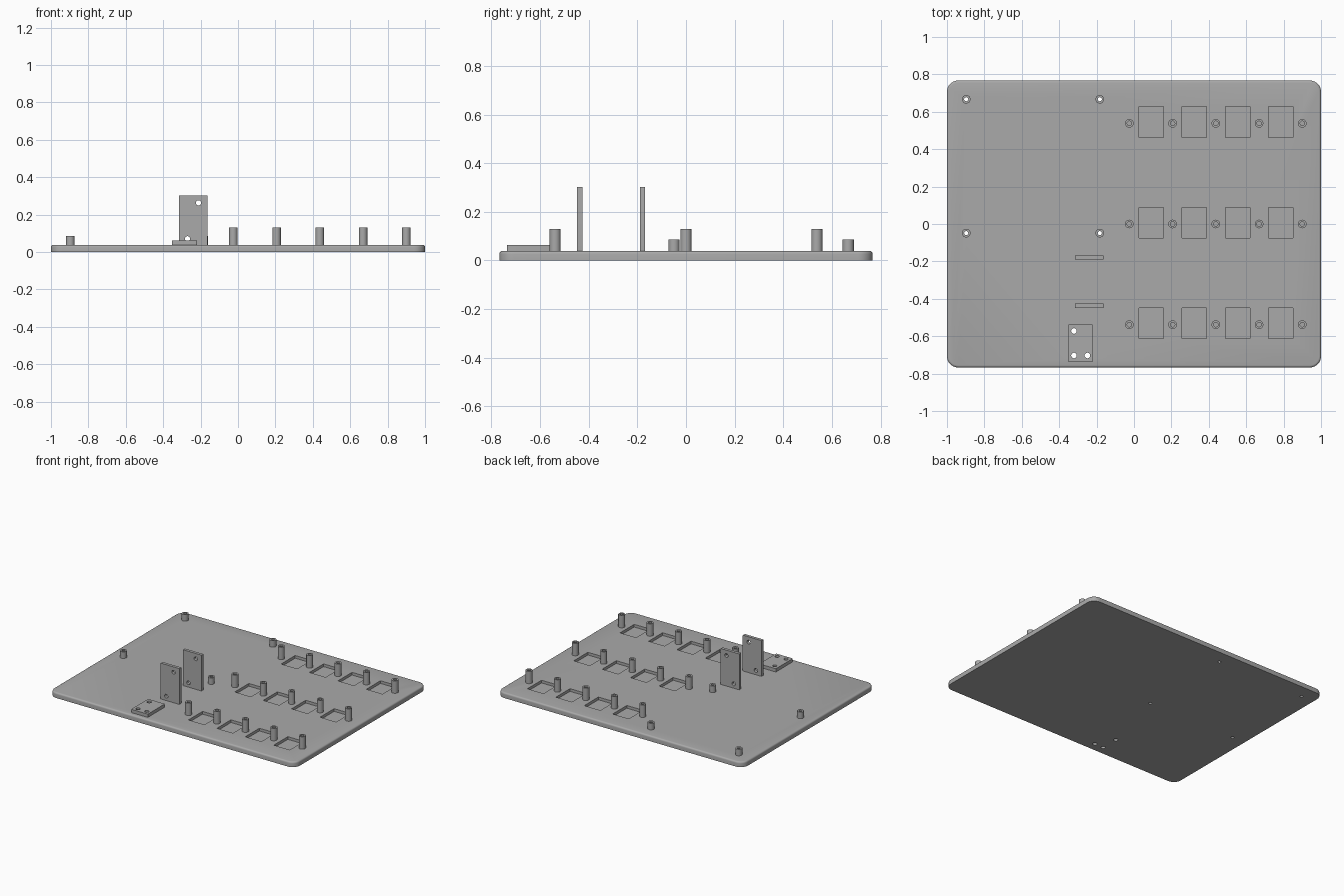
import bpy, bmesh, math
from mathutils import Matrix

if "Cube" in bpy.data.objects:
    bpy.data.objects.remove(bpy.data.objects["Cube"])

TOP = 0.039          # height of the base plate
grey = bpy.data.materials.new("plain grey")
grey.diffuse_color = (0.4, 0.4, 0.4, 1)
grey.use_nodes = True
grey.node_tree.nodes["Principled BSDF"].inputs["Base Color"].default_value = grey.diffuse_color


def finish(name, bm):
    bmesh.ops.recalc_face_normals(bm, faces=bm.faces)
    me = bpy.data.meshes.new(name)
    bm.to_mesh(me)
    bm.free()
    me.materials.append(grey)
    ob = bpy.data.objects.new(name, me)
    bpy.context.collection.objects.link(ob)
    return ob


def smooth(ob):
    bpy.ops.object.select_all(action='DESELECT')
    ob.select_set(True)
    bpy.context.view_layer.objects.active = ob
    bpy.ops.object.shade_smooth_by_angle(angle=math.radians(35))


def outline(hx, hy, r, n):
    """Points of a rounded rectangle centred on the origin."""
    pts = []
    for k, (sx, sy) in enumerate([(1, 1), (-1, 1), (-1, -1), (1, -1)]):
        for i in range(n + 1):
            a = math.pi / 2 * (k + i / n)
            pts.append((sx * (hx - r) + r * math.cos(a), sy * (hy - r) + r * math.sin(a)))
    return pts


def slab(name, centre, hx, hy, r, layers, turn=None):
    """Rounded plate stacked from (inset, height) layers."""
    bm = bmesh.new()
    rings = [[bm.verts.new((x, y, z)) for x, y in outline(hx - d, hy - d, r - d, 8)]
             for d, z in layers]
    for a, b in zip(rings, rings[1:]):
        for i in range(len(a)):
            j = (i + 1) % len(a)
            bm.faces.new((a[i], a[j], b[j], b[i]))
    bm.faces.new(rings[0][::-1])
    bm.faces.new(rings[-1])
    bm.transform(Matrix.Translation(centre) @ (turn or Matrix.Identity(4)))
    return finish(name, bm)


def add_box(bm, x, y, z, sx, sy, sz):
    bmesh.ops.create_cube(bm, size=1, matrix=Matrix.Translation((x, y, z)) @ Matrix.Diagonal((sx, sy, sz, 1)))


def add_pin(bm, x, y, z, r, length, turn=Matrix.Identity(4)):
    bmesh.ops.create_cone(bm, cap_ends=True, segments=24, radius1=r, radius2=r, depth=length,
                          matrix=Matrix.Translation((x, y, z)) @ turn)


def cut(ob, bm):
    """Subtract the cutter, then remove it."""
    cutter = finish("cutter", bm)
    cutter.hide_render = True
    mod = ob.modifiers.new("cut", 'BOOLEAN')
    mod.operation, mod.solver, mod.object = 'DIFFERENCE', 'EXACT', cutter
    bpy.context.view_layer.objects.active = ob
    bpy.ops.object.modifier_apply(modifier=mod.name)
    bpy.data.objects.remove(cutter)
    smooth(ob)


def standoff(name, x, y, height, r_out, r_in):
    """Hollow post standing on the plate."""
    bm = bmesh.new()
    n = 24
    profile = [(r_in, TOP - 0.001), (r_out, TOP - 0.001), (r_out, height), (r_in, height)]
    rings = [[bm.verts.new((x + r * math.cos(math.tau * i / n), y + r * math.sin(math.tau * i / n), z))
              for i in range(n)] for r, z in profile]
    for k in range(4):
        a, b = rings[k], rings[(k + 1) % 4]
        for i in range(n):
            j = (i + 1) % n
            bm.faces.new((a[i], a[j], b[j], b[i]))
    smooth(finish(name, bm))


ROWS = (0.538, 0.0, -0.538)
POSTS = [-0.025 + 0.2312 * i for i in range(5)]
SHORT = [(x, y) for x in (-0.897, -0.183) for y in (0.667, -0.049)]
PAD_HOLES = [(-0.321, -0.572), (-0.321, -0.703), (-0.249, -0.703)]

# Base plate with softened top edge
fillet = 0.012
arc = [(fillet * (1 - math.cos(a)), TOP - fillet + fillet * math.sin(a))
       for a in (math.pi / 8 * i for i in range(5))]
base = slab("base_plate", (0, 0, 0), 1.0, 0.767, 0.06, [(0, 0)] + arc)

# Square pockets and screw holes in the plate
bm = bmesh.new()
for y in ROWS:
    for x in POSTS[:4]:
        add_box(bm, x + 0.1165, y + 0.007, TOP, 0.131, 0.164, 0.04)
for x, y in SHORT:
    add_pin(bm, x, y, 0, 0.011, 0.3)
for x, y in PAD_HOLES:
    add_pin(bm, x, y, 0, 0.015, 0.3)
cut(base, bm)

# Raised mounting pad
pad = slab("mounting_pad", (-0.286, -0.637, 0), 0.068, 0.099, 0.006, [(0, TOP - 0.001), (0, 0.063)])
bm = bmesh.new()
for x, y in PAD_HOLES:
    add_pin(bm, x, y, 0, 0.015, 0.3)
cut(pad, bm)

# Upright brackets with two diagonal holes
upright = Matrix.Rotation(math.pi / 2, 4, 'X')
for label, y in (("front", -0.437), ("rear", -0.179)):
    plate = slab(label + "_upright_bracket", (-0.2395, y, (TOP + 0.302) / 2), 0.0765, (0.302 - TOP) / 2 + 0.0005,
                 0.003, [(0, -0.011), (0, 0.011)], upright)
    bm = bmesh.new()
    add_pin(bm, -0.211, y, 0.263, 0.014, 0.1, upright)
    add_pin(bm, -0.270, y, 0.071, 0.014, 0.1, upright)
    cut(plate, bm)

# Tall posts beside the pockets, short posts on the left
for y in ROWS:
    for x in POSTS:
        standoff("tall_standoff", x, y, 0.13, 0.023, 0.012)
for x, y in SHORT:
    standoff("short_standoff", x, y, 0.087, 0.023, 0.011)
